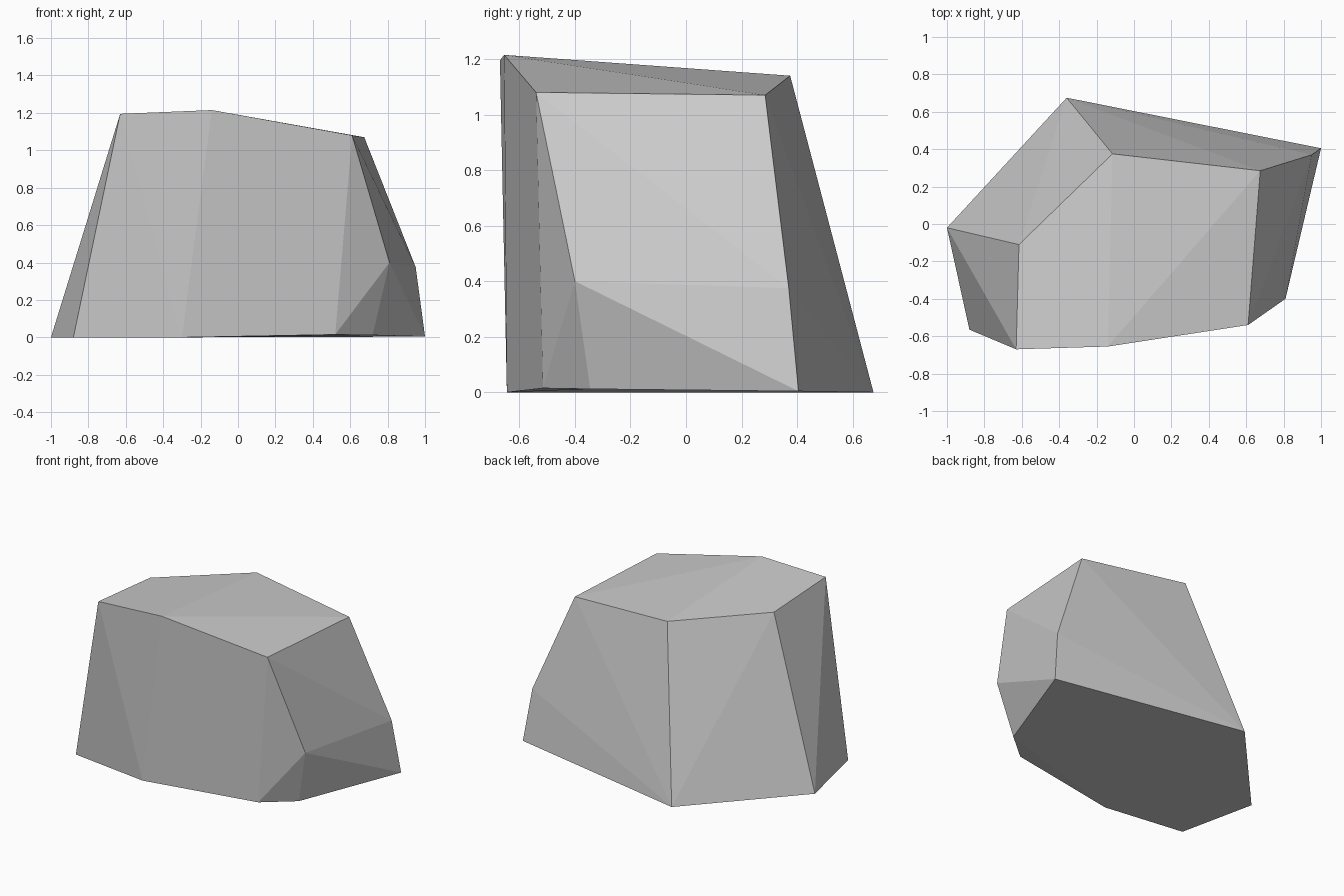
import bpy
import bmesh
import math

cube = bpy.data.objects.get("Cube")
if cube:
    bpy.data.objects.remove(cube, do_unlink=True)

# Stone colour
stone = bpy.data.materials.new("stone_grey")
stone.use_nodes = True
grey = (0.6, 0.6, 0.6, 1.0)
stone.diffuse_color = grey
stone.node_tree.nodes["Principled BSDF"].inputs["Base Color"].default_value = grey

# Corner rings of the faceted boulder
base = [(-1.0, -0.02, 0), (-0.88, -0.565, 0), (-0.3, -0.645, 0), (0.52, -0.515, 0.015),
        (0.72, -0.345, 0.012), (1.0, 0.405, 0.004), (0.67, 0.43, 0), (-0.36, 0.675, 0)]
shoulder = [(0.81, -0.4, 0.4), (0.95, 0.37, 0.375)]
crown = [(-0.615, -0.11, 1.154), (-0.63, -0.67, 1.195), (-0.14, -0.655, 1.215),
         (0.61, -0.54, 1.08), (0.675, 0.285, 1.07), (-0.115, 0.375, 1.14)]

# Wrap the corners in a closed shell and merge nearly flat facets
bm = bmesh.new()
for corner in base + shoulder + crown:
    bm.verts.new(corner)
bmesh.ops.convex_hull(bm, input=bm.verts[:])
bmesh.ops.dissolve_limit(bm, angle_limit=math.radians(1.5), verts=bm.verts[:], edges=bm.edges[:])
bmesh.ops.recalc_face_normals(bm, faces=bm.faces[:])

mesh = bpy.data.meshes.new("boulder")
bm.to_mesh(mesh)
bm.free()
mesh.materials.append(stone)
boulder = bpy.data.objects.new("boulder", mesh)
bpy.context.collection.objects.link(boulder)
